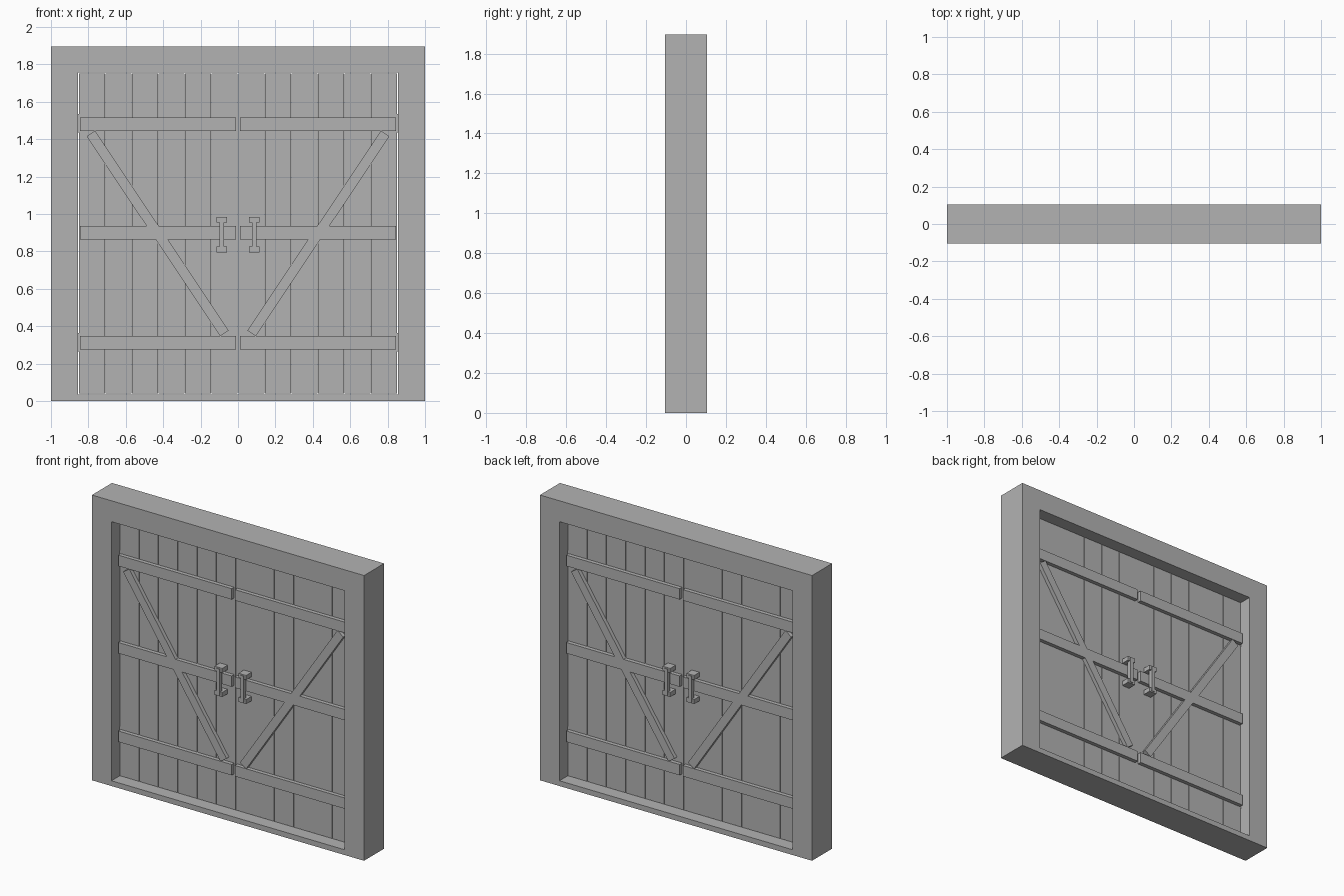
import bpy
import bmesh
import math
from mathutils import Matrix, Vector

cube = bpy.data.objects.get("Cube")
if cube:
    bpy.data.objects.remove(cube, do_unlink=True)

grey = bpy.data.materials.new("plain grey")
grey.use_nodes = True
colour = (0.45, 0.45, 0.45, 1)
grey.diffuse_color = colour
grey.node_tree.nodes["Principled BSDF"].inputs["Base Color"].default_value = colour


def make_object(name, bm):
    bmesh.ops.recalc_face_normals(bm, faces=bm.faces)
    mesh = bpy.data.meshes.new(name)
    bm.to_mesh(mesh)
    bm.free()
    mesh.materials.append(grey)
    obj = bpy.data.objects.new(name, mesh)
    bpy.context.collection.objects.link(obj)
    return obj


def box(name, xs, ys, zs, tilt=0):
    """Box between the given limits, turned about y around its own centre."""
    spans = [sorted(s) for s in (xs, ys, zs)]
    centre = Vector([(a + b) / 2 for a, b in spans])
    size = [b - a for a, b in spans]
    bm = bmesh.new()
    bmesh.ops.create_cube(bm, size=1, matrix=Matrix.Translation(centre)
                          @ Matrix.Rotation(tilt, 4, "Y")
                          @ Matrix.Diagonal((*size, 1)))
    return make_object(name, bm)


# Frame: a rectangular ring extruded through its depth
HALF_DEPTH = 0.105
OPEN_X, OPEN_LOW, OPEN_HIGH = 0.856, 0.035, 1.756


def rectangle(bm, half, low, high):
    corners = [(-half, low), (half, low), (half, high), (-half, high)]
    return [bm.verts.new((x, -HALF_DEPTH, z)) for x, z in corners]


bm = bmesh.new()
outer = rectangle(bm, 1, 0, 1.895)
inner = rectangle(bm, OPEN_X, OPEN_LOW, OPEN_HIGH)
for i in range(4):
    j = (i + 1) % 4
    bm.faces.new((outer[i], outer[j], inner[j], inner[i]))
ring = bmesh.ops.extrude_face_region(bm, geom=bm.faces[:], use_keep_orig=True)
moved = [v for v in ring["geom"] if isinstance(v, bmesh.types.BMVert)]
bmesh.ops.translate(bm, verts=moved, vec=(0, 2 * HALF_DEPTH, 0))
make_object("frame", bm)

# Doors: six planks each, with narrow gaps
FACE, STRAP = 0.024, 0.05
DOOR_X, GAP = 0.852, 0.0015
plank = DOOR_X / 6
for i in range(-6, 6):
    box("door_plank", (i * plank + GAP, (i + 1) * plank - GAP),
        (-FACE, FACE), (OPEN_LOW + 0.004, OPEN_HIGH - 0.004))

for side, label in ((-1, "right"), (1, "left")):
    # Hinges in the gap beside the frame
    for z in (0.315, 1.485):
        box(label + "_hinge", (side * 0.85, side * 0.859), (-FACE, FACE),
            (z - 0.05, z + 0.05))

    for face, where in ((-1, "front"), (1, "back")):
        prefix = f"{where}_{label}_"
        depth = (face * (FACE - 0.004), face * STRAP)

        # Horizontal battens
        for z in (0.312, 0.9, 1.48):
            box(prefix + "batten", (side * 0.012, side * 0.845), depth,
                (z - 0.036, z + 0.036))

        # Diagonal brace, from the inner bottom to the outer top
        low, high = Vector((0.072, 0.362)), Vector((0.787, 1.43))
        mid, run = (low + high) / 2, high - low
        box(prefix + "brace", (side * mid.x - 0.027, side * mid.x + 0.027),
            depth, (mid.y - run.length / 2, mid.y + run.length / 2),
            side * math.atan2(run.x, run.y))

        # Pull handle: two brackets and a grip bar
        x = side * 0.088
        for z in (0.81, 0.97):
            box(prefix + "handle_bracket", (x - 0.028, x + 0.028),
                (face * FACE, face * 0.08), (z - 0.015, z + 0.015))
        box(prefix + "handle_bar", (x - 0.012, x + 0.012),
            (face * 0.057, face * 0.084), (0.803, 0.977))
